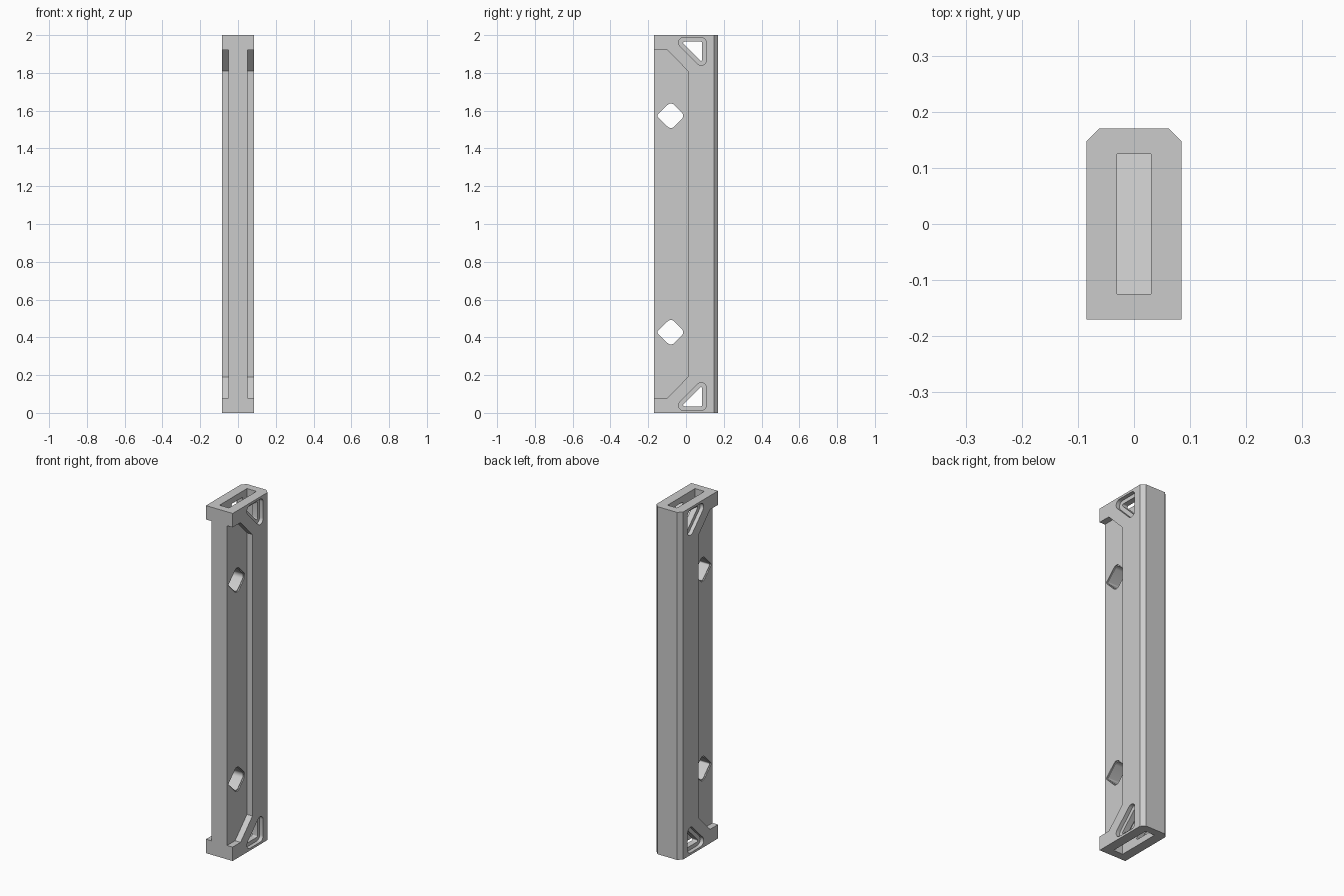
import bpy, bmesh, math
from mathutils import Vector

cube = bpy.data.objects.get("Cube")
if cube:
    bpy.data.objects.remove(cube, do_unlink=True)

gray = bpy.data.materials.new("matte_gray")
gray.use_nodes = True
color = (0.6, 0.6, 0.6, 1)
gray.diffuse_color = color
gray.node_tree.nodes["Principled BSDF"].inputs["Base Color"].default_value = color


def rounded(points, radii, steps=6):
    """Outline with each corner replaced by a tangent arc."""
    pts, out = [Vector(p) for p in points], []
    for i, p in enumerate(pts):
        a = (pts[i - 1] - p).normalized()
        b = (pts[(i + 1) % len(pts)] - p).normalized()
        r = radii[i]
        if r == 0:
            out.append(p)
            continue
        half = a.angle(b) / 2
        center = p + (a + b).normalized() * r / math.sin(half)
        start = p + a * r / math.tan(half) - center
        end = p + b * r / math.tan(half) - center
        sweep = math.pi - 2 * half
        for k in range(steps + 1):
            t = k / steps
            out.append(center + (start * math.sin((1 - t) * sweep)
                                 + end * math.sin(t * sweep)) / math.sin(sweep))
    return out


def prism(name, outline, low, high, axis="x", flip=False):
    """Extrude a (y, z) outline along x, or an (x, y) outline along z."""
    bm = bmesh.new()
    verts = []
    for u, v in outline:
        if axis == "x":
            verts.append(bm.verts.new((low, u, 2 - v if flip else v)))
        else:
            verts.append(bm.verts.new((u, v, low)))
    face = bm.faces.new(verts)
    move = Vector((high - low, 0, 0) if axis == "x" else (0, 0, high - low))
    grown = bmesh.ops.extrude_face_region(bm, geom=[face])["geom"]
    bmesh.ops.translate(bm, vec=move, verts=[g for g in grown if isinstance(g, bmesh.types.BMVert)])
    bmesh.ops.recalc_face_normals(bm, faces=bm.faces)
    mesh = bpy.data.meshes.new(name)
    bm.to_mesh(mesh)
    bm.free()
    mesh.materials.append(gray)
    obj = bpy.data.objects.new(name, mesh)
    bpy.context.collection.objects.link(obj)
    return obj


# Main bar with chamfered back corners
W, D = 0.085, 0.17
body = prism("bar_body", [(-W, -D), (W, -D), (W, 0.147), (0.062, D),
                          (-0.062, D), (-W, 0.147)], 0, 2, axis="z")


def cut(name, outline, low, high, flip=False):
    cutter = prism(name, outline, low, high, flip=flip)
    cutter.hide_render = True
    mod = body.modifiers.new(name, "BOOLEAN")
    mod.operation = "DIFFERENCE"
    mod.solver = "EXACT"
    mod.object = cutter
    bpy.context.view_layer.objects.active = body
    bpy.ops.object.modifier_apply(modifier=name)
    bpy.data.objects.remove(cutter, do_unlink=True)


def cut_sides(name, outline, depth_x, flip=False):
    cut(name + "_left", outline, depth_x, 0.1, flip)
    cut(name + "_right", outline, -0.1, -depth_x, flip)


def triangle(right, top, diagonal, radius):
    return rounded([(right, top), (diagonal - top, top), (right, diagonal - right)],
                   [radius] * 3)


def diamond(size, radius):
    y, z = -0.08, 1.573
    return rounded([(y - size, z), (y, z - size), (y + size, z), (y, z + size)],
                   [radius * 0.3, radius, radius, radius])


# Long side recesses leaving a thin web, open to the front
cut_sides("side_recess", [(-0.2, 0.08), (-0.098, 0.08), (0.01, 0.19),
                          (0.01, 1.81), (-0.098, 1.92), (-0.2, 1.92)], 0.05)

for flip in (False, True):
    # End slot with sloping floor
    cut("end_slot", [(-0.125, 2.1), (-0.125, 1.945), (0.125, 1.695), (0.125, 2.1)],
        -0.03, 0.03, flip)
    # Triangular side openings with a stepped rim
    cut_sides("triangle_rim", triangle(0.107, 1.987, 1.909, 0.027), 0.063, flip)
    cut("triangle_hole", triangle(0.086, 1.965, 1.94, 0.007), -0.1, 0.1, flip)
    # Diamond holes through the web, with a fine rim
    cut("diamond_hole", diamond(0.075, 0.025), -0.1, 0.1, flip)
    cut_sides("diamond_rim", diamond(0.081, 0.027), 0.044, flip)

# Smooth rounded corners, keep hard edges
bpy.ops.object.select_all(action="DESELECT")
body.select_set(True)
bpy.context.view_layer.objects.active = body
bpy.ops.object.shade_smooth_by_angle(angle=math.radians(30))
